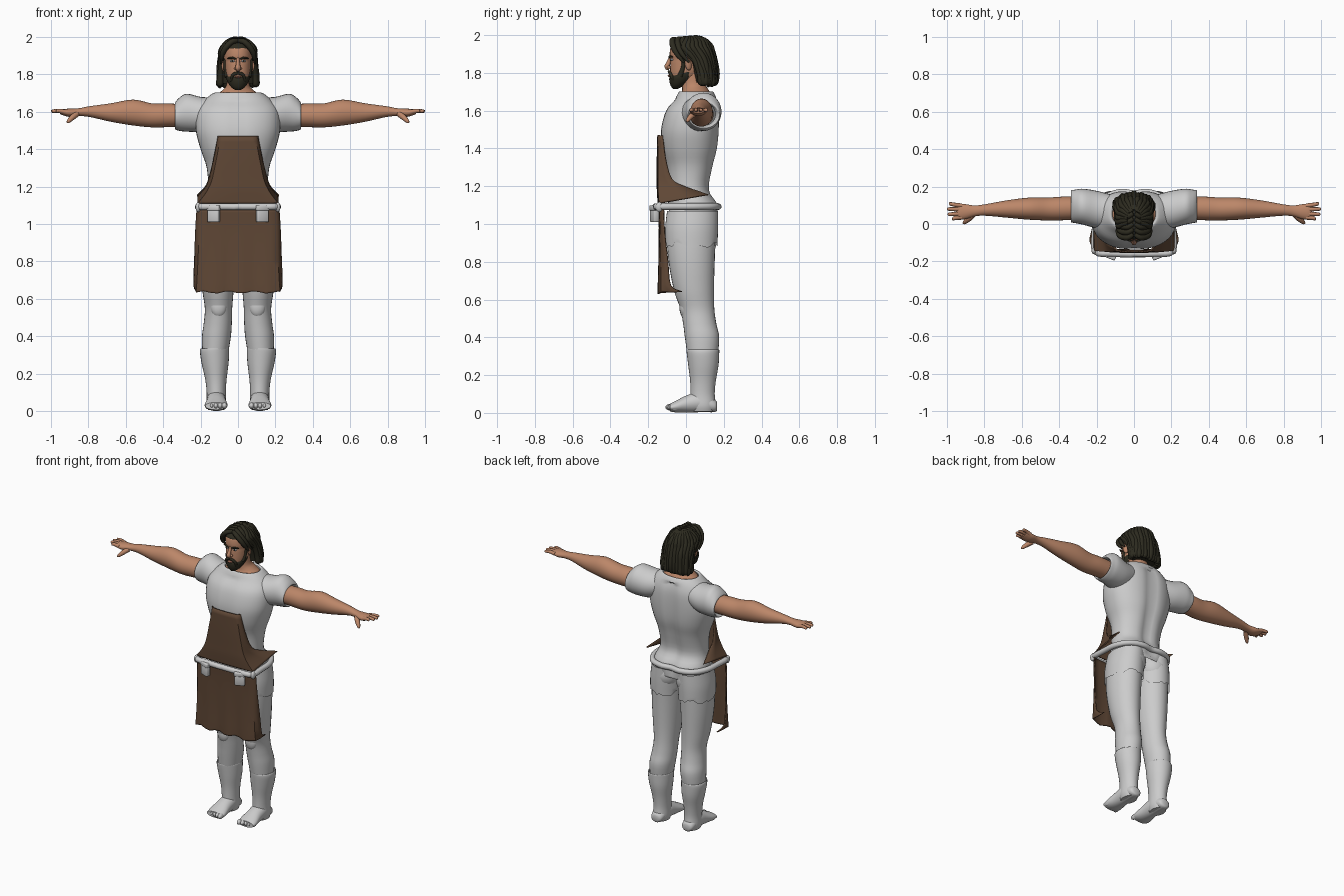
import bpy, bmesh, math, random
from mathutils import Vector, Matrix, Euler

random.seed(4)


def material(name, rgb):
    m = bpy.data.materials.new(name)
    m.diffuse_color = (*rgb, 1)
    return m


CLOTH = material("pale grey cloth", (0.60, 0.60, 0.60))
SKIN = material("tan skin", (0.50, 0.24, 0.14))
LEATHER = material("brown leather", (0.115, 0.063, 0.036))
HAIR = material("dark hair", (0.026, 0.024, 0.014))
EYE = material("eye white", (0.65, 0.70, 0.75))
LIP = material("lip", (0.36, 0.15, 0.10))


def smooth_path(rows, sub):
    """Catmull-Rom interpolation of tuples."""
    out = []
    for i in range(len(rows) - 1):
        p = [rows[max(0, min(len(rows) - 1, i + k))] for k in (-1, 0, 1, 2)]
        for s in range(sub):
            t = s / sub
            out.append(tuple(0.5 * (2 * b + (c - a) * t + (2 * a - 5 * b + 4 * c - d) * t * t
                                    + (3 * b - a - 3 * c + d) * t ** 3) for a, b, c, d in zip(*p)))
    return out + [tuple(rows[-1])]


def skin_rings(bm, rings, cap=True, closed=False):
    vs = [[bm.verts.new(p) for p in r] for r in rings]
    n = len(vs[0])
    pairs = list(zip(vs, vs[1:])) + ([(vs[-1], vs[0])] if closed else [])
    for a, b in pairs:
        for i in range(n):
            bm.faces.new((a[i], a[(i + 1) % n], b[(i + 1) % n], b[i]))
    if cap and not closed:
        bm.faces.new(vs[0])
        bm.faces.new(vs[-1])
    return vs


def loft(bm, axis, rows, p=2.0, n=28, sub=4, cap=True):
    """Rows are (position, centre u, centre v, radius u, radius v)."""
    rings = []
    for t, u, v, ru, rv in smooth_path(rows, sub):
        ring = []
        for i in range(n):
            c, s = math.cos(2 * math.pi * i / n), math.sin(2 * math.pi * i / n)
            a = u + ru * math.copysign(abs(c) ** (2 / p), c)
            b = v + rv * math.copysign(abs(s) ** (2 / p), s)
            ring.append({'z': (a, b, t), 'x': (t, a, b), 'y': (a, t, b)}[axis])
        rings.append(ring)
    return skin_rings(bm, rings, cap)


def tube(bm, pts, n=8, sub=4, closed=False):
    """Points are (x, y, z, radius)."""
    path = smooth_path(pts + pts[:1] if closed else pts, sub)
    if closed:
        path = path[:-1]
    c = [Vector(q[:3]) for q in path]
    nrm, rings = None, []
    for i, q in enumerate(path):
        tan = (c[min(i + 1, len(c) - 1)] - c[max(i - 1, 0)]).normalized()
        nrm = tan.orthogonal() if nrm is None else nrm - tan * nrm.dot(tan)
        nrm.normalize()
        bi = tan.cross(nrm)
        rings.append([c[i] + q[3] * (math.cos(k * math.tau / n) * nrm + math.sin(k * math.tau / n) * bi)
                      for k in range(n)])
    skin_rings(bm, rings, True, closed)


def ball(bm, loc, size, rot=(0, 0, 0)):
    bmesh.ops.create_uvsphere(bm, u_segments=16, v_segments=10, radius=1,
                              matrix=Matrix.LocRotScale(Vector(loc), Euler(rot), Vector(size)))


def finish(name, bm, mat, mirror=False, angle=50):
    bmesh.ops.recalc_face_normals(bm, faces=bm.faces)
    me = bpy.data.meshes.new(name)
    bm.to_mesh(me)
    bm.free()
    me.materials.append(mat)
    me.shade_smooth()
    me.set_sharp_from_angle(angle=math.radians(angle))
    ob = bpy.data.objects.new(name, me)
    bpy.context.collection.objects.link(ob)
    if mirror:
        ob.modifiers.new("mirror", 'MIRROR').use_mirror_merge = False
    return ob


# shirt body with a spine groove and chest crease
bm = bmesh.new()
loft(bm, 'z', [(1.02, 0, .04, .18, .12), (1.10, 0, .04, .183, .133), (1.18, 0, .015, .16, .112),
               (1.30, 0, .02, .167, .125), (1.40, 0, .02, .20, .15), (1.50, 0, .022, .225, .157),
               (1.60, 0, .035, .22, .143), (1.66, 0, .052, .18, .112), (1.70, 0, .053, .13, .09),
               (1.692, 0, .053, .115, .078)], p=2.3, n=40, cap=False)
for v in bm.verts:
    if 1.05 < v.co.z < 1.66:
        dip = math.exp(-(v.co.x / .035) ** 2)
        v.co.y -= .022 * dip if v.co.y > .04 else (-.008 * dip if v.co.z > 1.42 else 0)
finish("shirt_body", bm, CLOTH)

# sleeves, turned in at the cuff
bm = bmesh.new()
loft(bm, 'x', [(.10, .06, 1.60, .09, .08), (.19, .075, 1.585, .10, .092), (.27, .092, 1.594, .096, .101),
               (.31, .094, 1.587, .09, .09), (.335, .094, 1.577, .085, .072),
               (.328, .092, 1.577, .076, .064), (.30, .09, 1.58, .066, .06)], cap=False)
finish("sleeves", bm, CLOTH, True)

# arms, palms, fingers and thumbs
bm = bmesh.new()
loft(bm, 'x', [(.28, .085, 1.58, .06, .06), (.38, .083, 1.58, .063, .063), (.46, .08, 1.58, .061, .064),
               (.56, .082, 1.595, .059, .069), (.68, .08, 1.595, .046, .049), (.79, .075, 1.60, .031, .029),
               (.85, .07, 1.597, .029, .021), (.90, .066, 1.594, .04, .022), (.935, .065, 1.597, .041, .016),
               (.95, .065, 1.597, .034, .010)])
for y0, x1, y1 in ((.097, .988, .108), (.077, .997, .08), (.055, .994, .052), (.036, .972, .027)):
    tube(bm, [(.92, y0, 1.597, .013), (.955, (y0 + y1) / 2, 1.604, .011), (x1 - .006, y1, 1.602, .009),
              (x1, y1, 1.601, .003)])
tube(bm, [(.86, .05, 1.588, .016), (.885, .025, 1.568, .015), (.905, .008, 1.548, .010), (.912, .003, 1.54, .003)])
finish("arms_and_hands", bm, SKIN, True)

# trouser legs and seat
bm = bmesh.new()
loft(bm, 'z', [(1.08, .09, .035, .095, .125), (.95, .103, .028, .100, .130), (.80, .108, .03, .096, .122),
               (.65, .107, .042, .084, .106), (.55, .104, .06, .073, .09), (.47, .108, .073, .075, .088),
               (.40, .115, .085, .077, .091), (.30, .122, .088, .068, .08)])
ball(bm, (.09, .085, 1.01), (.093, .085, .10))
ball(bm, (.104, -.005, .56), (.045, .03, .06))
finish("trouser_legs", bm, CLOTH, True)

# ragged upper layer around the thighs
bm = bmesh.new()
rings = loft(bm, 'z', [(1.07, .095, .035, .10, .135), (.98, .102, .03, .108, .14), (.885, .106, .03, .106, .136)],
             n=36, cap=False)
for v in rings[-1]:
    v.co.z += random.uniform(-.012, .02)
bm.verts.ensure_lookup_table()
for v in bm.verts:
    v.co.x = max(v.co.x, .004)
finish("ragged_thigh_layer", bm, CLOTH, True)

# boots with rolled top, foot and toes
bm = bmesh.new()
loft(bm, 'z', [(.31, .122, .088, .066, .078), (.335, .123, .089, .075, .086), (.315, .125, .09, .078, .086),
               (.25, .122, .092, .071, .08), (.17, .118, .09, .057, .068), (.10, .116, .088, .051, .064),
               (.04, .116, .09, .052, .068), (.008, .116, .09, .044, .06)])
loft(bm, 'y', [(.165, .116, .035, .02, .02), (.15, .116, .038, .04, .034), (.08, .116, .058, .05, .054),
               (.01, .116, .048, .053, .047), (-.05, .117, .034, .061, .032), (-.085, .117, .028, .058, .02)])
for i in range(5):
    ball(bm, (.072 + .023 * i, -.083 + .006 * i, .03), (.015 - .001 * i, .026, .017))
finish("boots", bm, CLOTH, True)


def sheet(name, rows, ripple):
    """Rows are (z, corner x, corner y, edge x, edge y, edge z)."""
    bm = bmesh.new()
    grid = []
    for z, cx, cy, ex, ey, ez in smooth_path(rows, 3):
        side = [(ex, ey, ez), ((cx + ex) / 2, (cy + ey) / 2, (z + ez) / 2)]
        row = [(-a, b, c) for a, b, c in side]
        for k in range(13):
            x = cx * (k / 6 - 1)
            w = ripple * max(0, 1.0 - z) * math.sin(k * 1.7)
            row.append((x, cy + w - .006 * (1 - (x / cx) ** 2), z + w))
        grid.append([bm.verts.new(q) for q in row + side[::-1]])
    for a, b in zip(grid, grid[1:]):
        for i in range(len(a) - 1):
            bm.faces.new((a[i], a[i + 1], b[i + 1], b[i]))
    s = finish(name, bm, LEATHER).modifiers.new("thickness", 'SOLIDIFY')
    s.thickness, s.offset = .008, 0


# apron in two panels
sheet("apron_bib", [(1.47, .09, -.142, .105, -.122, 1.468), (1.35, .112, -.145, .128, -.108, 1.35),
                    (1.24, .135, -.145, .155, -.075, 1.24), (1.19, .155, -.145, .172, -.01, 1.20),
                    (1.15, .18, -.143, .195, .06, 1.175), (1.11, .212, -.14, .215, .118, 1.155)], 0)
sheet("apron_skirt", [(1.085, .20, -.138, .218, -.118, 1.085), (.98, .205, -.134, .225, -.115, .98),
                      (.80, .212, -.134, .231, -.095, .80), (.68, .218, -.136, .235, -.08, .675),
                      (.635, .222, -.136, .22, -.02, .642)], .018)

# belt around the hips with end knobs
bm = bmesh.new()
side = [(.12, -.158), (.205, -.145), (.208, -.04), (.198, .06), (.15, .14), (.07, .17)]
loop = [(0, -.16)] + side + [(0, .162)] + [(-x, y) for x, y in side[::-1]]
tube(bm, [(x, y, 1.092, .018) for x, y in loop], n=10, closed=True)
for s in (-1, 1):
    ball(bm, (s * .213, -.142, 1.09), (.014, .02, .026))
finish("belt", bm, CLOTH)

# belt pouches
bm = bmesh.new()
for z, size in ((1.047, (.064, .03, .075)), (1.085, (.072, .036, .028))):
    bmesh.ops.create_cube(bm, size=1, matrix=Matrix.LocRotScale(
        Vector((.13, -.166, z)), Euler((0, 0, math.radians(22))), Vector(size)))
bmesh.ops.bevel(bm, geom=bm.edges[:], offset=.006, segments=2, affect='EDGES', profile=.5)
finish("belt_pouches", bm, CLOTH, True)

# neck and head, with nose and ears
bm = bmesh.new()
loft(bm, 'z', [(1.64, 0, .053, .13, .09), (1.685, 0, .053, .118, .08), (1.71, 0, .05, .088, .07),
               (1.74, 0, .04, .062, .062), (1.80, 0, .035, .057, .06)])
loft(bm, 'z', [(1.73, 0, -.045, .02, .02), (1.76, 0, -.02, .05, .058), (1.80, 0, .0, .066, .083),
               (1.85, 0, .015, .072, .098), (1.872, 0, .017, .073, .098), (1.90, 0, .02, .075, .107),
               (1.95, 0, .025, .07, .1), (1.98, 0, .03, .04, .06)], p=2.2)
tube(bm, [(0, -.08, 1.885, .008), (0, -.092, 1.855, .011), (0, -.100, 1.832, .014), (0, -.088, 1.822, .010)])
for s in (-1, 1):
    ball(bm, (s * .012, -.09, 1.83), (.009, .011, .008))
    ball(bm, (s * .078, .012, 1.845), (.010, .018, .032), (.2, 0, s * .4))
finish("head_and_neck", bm, SKIN)

# eyes and lips
bm = bmesh.new()
ball(bm, (.030, -.075, 1.870), (.014, .008, .006), (0, 0, .25))
finish("eyes", bm, EYE, True)
bm = bmesh.new()
ball(bm, (.030, -.080, 1.870), (.006, .005, .006))
tube(bm, [(.010, -.089, 1.880, .003), (.03, -.086, 1.887, .006), (.056, -.07, 1.884, .003)])
finish("pupils_and_brows", bm, HAIR, True)
bm = bmesh.new()
ball(bm, (0, -.088, 1.785), (.018, .009, .006))
finish("lips", bm, LIP)

# beard, moustache and sideburns
bm = bmesh.new()
loft(bm, 'z', [(1.715, 0, -.056, .014, .012), (1.73, 0, -.048, .036, .032), (1.755, 0, -.03, .054, .058),
               (1.78, 0, -.016, .064, .07), (1.805, 0, .006, .067, .07)])
for s in (-1, 1):
    tube(bm, [(0, -.089, 1.806, .008), (s * .022, -.085, 1.800, .009), (s * .035, -.075, 1.78, .009),
              (s * .035, -.068, 1.755, .006)])
    tube(bm, [(s * .068, -.012, 1.88, .011), (s * .066, -.015, 1.83, .011), (s * .056, -.03, 1.785, .015)])
finish("beard", bm, HAIR)

# hair: inner volume plus long locks and a swept fringe
hair_rows = [(1.75, 0, .10, .098, .055), (1.80, 0, .095, .098, .063), (1.87, 0, .075, .092, .078),
             (1.915, 0, .045, .09, .095), (1.94, 0, .025, .083, .107), (1.97, 0, .028, .062, .082),
             (1.988, 0, .025, .03, .045)]
bm = bmesh.new()
loft(bm, 'z', hair_rows)
for i in range(19):
    a = math.radians(-20 + 220 * i / 18)
    pts = []
    for j, (z, _, cy, rx, ry) in enumerate(hair_rows[::-1]):
        wob = random.uniform(-.004, .004)
        pts.append((math.cos(a) * (rx + wob), cy + math.sin(a) * (ry + wob), z - .004, .014 + .0006 * j))
    x, y, z, r = pts[-1]
    tube(bm, pts + [(x * .97, y, z - random.uniform(.008, .022), .004)], sub=3)
for s in (-1, 1):
    for k in range(5):
        y = -.055 + .028 * k
        tube(bm, [(s * .004, y, 1.978 + .003 * k, .012), (s * .035, y - .018, 1.972 + .002 * k, .015),
                  (s * .07, y - .012, 1.935, .015), (s * .086, y + .01, 1.895, .012),
                  (s * .09, y + .045, 1.855, .005)])
finish("hair", bm, HAIR)
